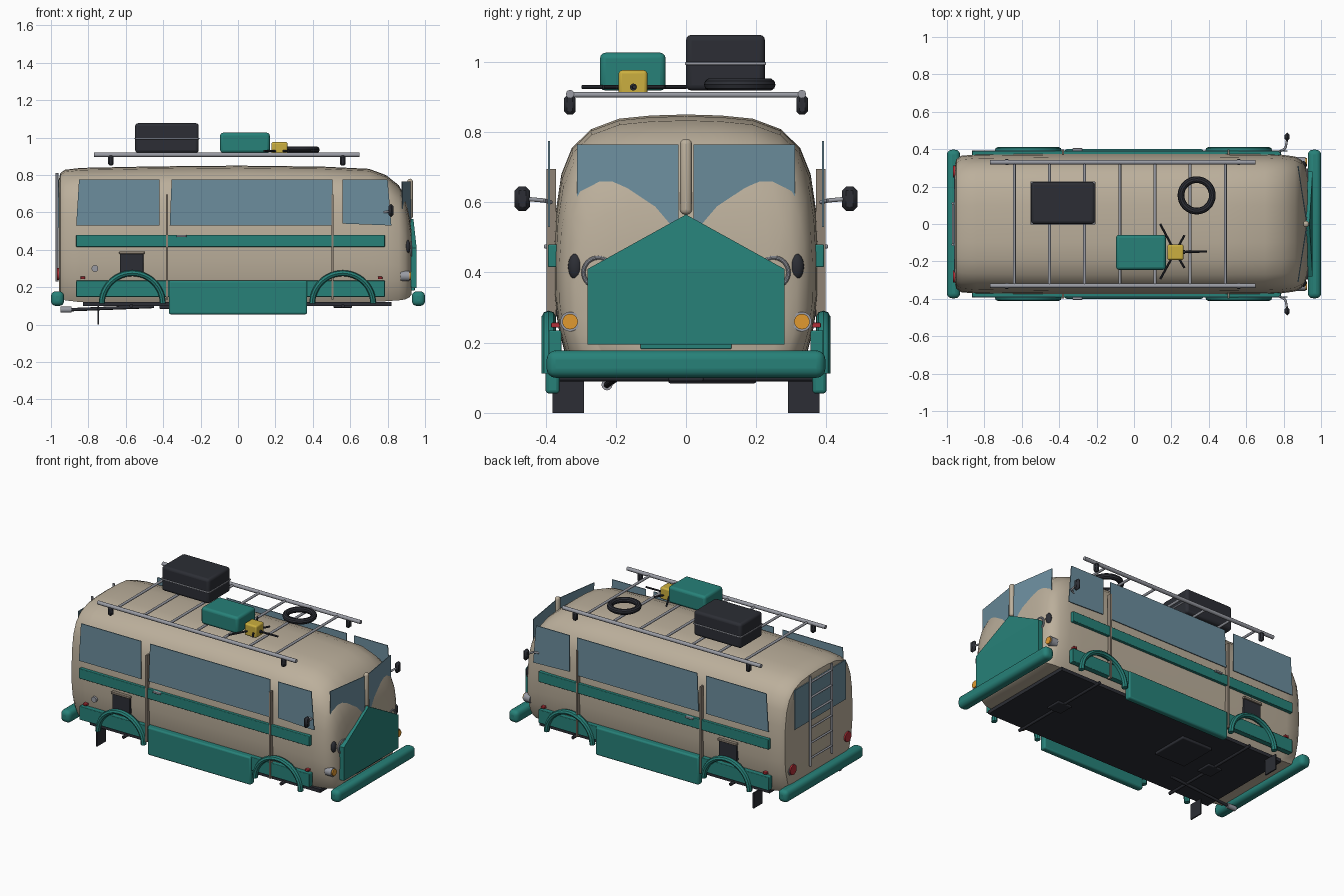
import bpy, bmesh, math
from mathutils import Vector

if "Cube" in bpy.data.objects:
    bpy.data.objects.remove(bpy.data.objects["Cube"])

MATS = {}
COL = dict(tan=(.50, .43, .33), teal=(.02, .22, .19), dark=(.025, .027, .035), glass=(.15, .27, .34),
           steel=(.32, .33, .37), yellow=(.6, .43, .05), orange=(.75, .32, .03), red=(.45, .03, .04),
           trim=(.28, .23, .18))


def finish(ob, name, col, smooth=True):
    ob.name = name
    if col not in MATS:
        MATS[col] = bpy.data.materials.new(col)
        MATS[col].diffuse_color = (*COL[col], 1)
    ob.data.materials.append(MATS[col])
    if smooth:
        bpy.ops.object.select_all(action='DESELECT')
        ob.select_set(True)
        bpy.context.view_layer.objects.active = ob
        bpy.ops.object.shade_smooth_by_angle(angle=math.radians(35))
    return ob


def mesh(name, verts, faces, col, smooth=False):
    me = bpy.data.meshes.new(name)
    me.from_pydata(verts, [], faces)
    bm = bmesh.new()
    bm.from_mesh(me)
    bmesh.ops.recalc_face_normals(bm, faces=bm.faces)
    bm.to_mesh(me)
    bm.free()
    ob = bpy.data.objects.new(name, me)
    bpy.context.collection.objects.link(ob)
    return finish(ob, name, col, smooth)


def box(name, x, y, z, col, bevel=0, seg=3):
    """Box from (min, max) ranges, with optional rounded edges."""
    bpy.ops.mesh.primitive_cube_add(size=1)
    ob = bpy.context.object
    c = [(min(r) + max(r)) / 2 for r in (x, y, z)]
    d = [max(r) - min(r) for r in (x, y, z)]
    for v in ob.data.vertices:
        v.co = [v.co[i] * d[i] + c[i] for i in range(3)]
    if bevel:
        m = ob.modifiers.new("round", 'BEVEL')
        m.width, m.segments = bevel, seg
    return finish(ob, name, col, bool(bevel))


def prism(name, pts, y0, y1, col):
    """Polygon in the xz plane, extruded along y."""
    n = len(pts)
    v = [(x, y, z) for y in (y0, y1) for x, z in pts]
    f = [list(range(n)), list(range(n, 2 * n))]
    f += [[i, (i + 1) % n, (i + 1) % n + n, i + n] for i in range(n)]
    return mesh(name, v, f, col)


def rod(name, a, b, r, col, sides=12):
    a, b = Vector(a), Vector(b)
    bpy.ops.mesh.primitive_cylinder_add(vertices=sides, radius=r, depth=(b - a).length, location=(a + b) / 2)
    ob = bpy.context.object
    ob.rotation_euler = (b - a).to_track_quat('Z', 'Y').to_euler()
    return finish(ob, name, col)


def ring(name, loc, R, r, col, rot=(0, 0, 0)):
    bpy.ops.mesh.primitive_torus_add(location=loc, rotation=rot, major_radius=R, minor_radius=r,
                                     major_segments=32, minor_segments=10)
    return finish(bpy.context.object, name, col)


# Body shell: half section mirrored, lofted along x
half = [(0, .85), (.10, .847), (.19, .838), (.27, .808), (.325, .755), (.355, .68), (.37, .58),
        (.376, .46), (.375, .34), (.365, .25), (.345, .17), (.32, .12), (0, .12)]
section = half + [(-y, z) for y, z in half[-2:0:-1]]
stations = [(-.958, .84, .775, .19), (-.95, .92, .81, .15), (-.925, .97, .828, .13), (-.84, .99, .838, .12),
            (-.45, 1, .846, .12), (0, 1, .85, .12), (.45, 1, .845, .12), (.70, .995, .833, .12),
            (.79, .985, .80, .125), (.86, .96, .745, .13), (.895, .91, .68, .135), (.915, .84, .59, .145),
            (.928, .72, .50, .16)]
verts = [(x, y * w, zb + (z - .12) / .73 * (zt - zb)) for x, w, zt, zb in stations for y, z in section]
n, k = len(section), len(stations)
faces = [[i * n + j, i * n + (j + 1) % n, (i + 1) * n + (j + 1) % n, (i + 1) * n + j]
         for i in range(k - 1) for j in range(n)]
faces += [list(range(n)), list(range((k - 1) * n, k * n))]
mesh("body_shell", verts, faces, 'tan', True)

# Underbody, axles, tank and exhaust
box("underbody", (-.83, .82), (-.33, .33), (.1, .122), 'dark')
box("fuel_tank", (-.42, -.2), (-.05, .2), (.084, .105), 'dark', .006)
for x in (-.57, .56):
    rod("axle", (x, -.36, .1), (x, .36, .1), .01, 'dark')
    box("differential", (x - .05, x + .05), (-.05, .05), (.09, .11), 'dark', .005)
rod("exhaust_pipe", (-.45, -.2, .097), (-.89, -.225, .08), .009, 'dark')
rod("exhaust_tip", (-.89, -.225, .08), (-.95, -.225, .08), .016, 'steel')

# Parts repeated on both sides
for s in (-1, 1):
    y0, y1 = s * .388, s * .393
    prism("rear_side_window", [(-.865, .53), (-.42, .53), (-.42, .775), (-.85, .775)], y0, y1, 'glass')
    prism("middle_side_window", [(-.365, .53), (.505, .53), (.505, .775), (-.355, .775)], y0, y1, 'glass')
    prism("front_side_window", [(.56, .54), (.82, .53), (.80, .775), (.56, .775)], y0, y1, 'glass')
    box("side_stripe", (-.865, .785), (s * .365, s * .393), (.415, .48), 'teal', .004)
    box("lower_skirt", (-.865, .785), (s * .355, s * .391), (.148, .235), 'teal', .004)
    box("side_step", (-.37, .37), (s * .36, s * .4), (.055, .235), 'teal', .01)
    for x in (-.565, .56):
        # wheel arch: rounded section swept over half a circle
        v, f, N, M = [], [], 24, 8
        for i in range(N + 1):
            a = math.pi * i / N
            for j in range(M):
                b = 2 * math.pi * j / M
                R = .163 + .016 * math.cos(b)
                v.append((x + R * math.cos(a), s * (.391 + .02 * math.sin(b)), .112 + R * math.sin(a)))
        f = [[i * M + j, i * M + (j + 1) % M, (i + 1) * M + (j + 1) % M, (i + 1) * M + j]
             for i in range(N) for j in range(M)]
        f += [list(range(M)), list(range(N * M, N * M + M))]
        mesh("wheel_arch", v, f, 'teal', True)
    for x in (-.38, .505):
        box("door_strip", (x - .006, x + .006), (s * .37, s * .398), (.135, .695), 'trim')
    box("door_handle", (-.33, -.275), (s * .385, s * .405), (.468, .48), 'steel', .004)
    box("vent", (-.632, -.505), (s * .36, s * .385), (.275, .385), 'dark', .004)
    box("vent_lid", (-.635, -.5), (s * .36, s * .394), (.378, .392), 'trim', .003)
    for x in (-.83, .76):
        box("side_marker", (x - .012, x + .012), (s * .35, s * .384), (.243, .257), 'red', .003)
    box("mud_flap", (-.752, -.744), (s * .29, s * .38), (0, .1), 'dark')
    # mirrors
    rod("mirror_arm_inner", (.775, s * .385, .6), (.81, s * .405, .605), .006, 'steel')
    rod("mirror_arm_outer", (.81, s * .405, .605), (.82, s * .46, .61), .006, 'steel')
    box("mirror", (.805, .832), (s * .444, s * .488), (.575, .645), 'dark', .012, 1)
    # windscreen pane, angled back towards the outside
    o, i = (.878, s * .31), (.922, s * .022)
    mesh("windscreen", [(o[0] + .004, o[1], .535), (i[0] + .004, i[1], .535), (i[0], i[1], .745 + .02), (o[0], o[1], .765),
                        (o[0], o[1], .535), (i[0], i[1], .535), (i[0] - .004, i[1], .765), (o[0] - .004, o[1], .765)],
         [[0, 1, 2, 3], [4, 5, 6, 7], [0, 1, 5, 4], [1, 2, 6, 5], [2, 3, 7, 6], [3, 0, 4, 7]], 'glass')
    # front lamps
    bpy.ops.mesh.primitive_uv_sphere_add(segments=20, ring_count=10, radius=1, location=(.905, s * .315, .417))
    bpy.context.object.scale = (.017, .021, .037)
    finish(bpy.context.object, "front_intake", 'dark')
    ring("headlight_rim", (.925, s * .25, .4), .042, .006, 'steel', (0, math.pi / 2, 0))
    rod("indicator_rim", (.87, s * .33, .26), (.916, s * .33, .26), .028, 'steel', 24)
    rod("indicator", (.87, s * .33, .26), (.924, s * .33, .26), .022, 'orange', 24)
    # rear lamps
    rod("tail_light_rim", (-.92, s * .28, .27), (-.958, s * .28, .27), .038, 'steel', 24)
    rod("tail_light", (-.92, s * .28, .27), (-.967, s * .28, .27), .032, 'red', 24)
    # bumpers (front and rear)
    box("bumper", (s * .93, s * 1), (-.397, .397), (.1, .178), 'teal', .026, 4)
    # ladder rail, roof rail and rack feet
    rod("ladder_rail", (-.968, s * .11, .23), (-.968, s * .11, .81), .007, 'steel')
    rod("rack_rail", (-.77, s * .33, .908), (.65, s * .33, .908), .012, 'steel')
    for x in (-.68, .56):
        box("rack_foot", (x - .014, x + .014), (s * .315, s * .347), (.85, .905), 'dark', .008, 1)

rod("fuel_cap", (-.765, -.35, .3), (-.765, -.384, .3), .018, 'steel', 20)

# Front panel with folded pointed top
P = [(-.28, .195), (.28, .195), (.28, .41), (-.28, .41)]
v = [(.955, y, z) for y, z in P] + [(.925, y, z) for y, z in P] + [(.938, 0, .565), (.912, 0, .565)]
mesh("front_panel", v, [[0, 1, 2, 3], [4, 5, 6, 7], [0, 1, 5, 4], [1, 2, 6, 5], [3, 0, 4, 7],
                        [3, 2, 8], [7, 6, 9], [2, 6, 9, 8], [3, 7, 9, 8]], 'teal')
box("front_lower_bar", (.92, .945), (-.13, .13), (.182, .198), 'teal', .003)
box("windscreen_divider", (.905, .935), (-.017, .017), (.565, .78), 'tan', .014)

# Rear window and ladder rungs
box("rear_window", (-.963, -.957), (-.26, .26), (.52, .775), 'glass')
for i in range(6):
    z = .28 + i * .098
    rod("ladder_rung", (-.968, -.11, z), (-.968, .11, z), .006, 'steel')

# Roof rack crossbars
for i in range(7):
    x = -.64 + i * .188
    rod("rack_bar", (x, -.33, .906), (x, .33, .906), .008, 'steel')

# Luggage
box("large_case", (-.55, -.21), (0, .225), (.918, 1.077), 'dark', .016)
box("large_case_strap", (-.553, -.207), (-.003, .228), (.991, .999), 'steel', .003)
box("small_case", (-.096, .17), (-.245, -.058), (.918, 1.026), 'teal', .016)
box("tool_box", (.178, .265), (-.192, -.11), (.898, .976), 'yellow', .01)
for x, y in ((.14, 0), (.27, -.06), (.39, -.147), (.14, -.295), (.27, -.235)):
    rod("tool_leg", (.22, -.15, .928), (x, y, .928), .006, 'dark', 8)
rod("tool_knob", (.26, -.15, .928), (.272, -.15, .928), .01, 'dark')
ring("spare_hose", (.335, .153, .935), .084, .018, 'dark')

for m in bpy.data.materials:
    if m.users and not m.is_grease_pencil:
        m.use_nodes = True
        m.node_tree.nodes["Principled BSDF"].inputs["Base Color"].default_value = m.diffuse_color
